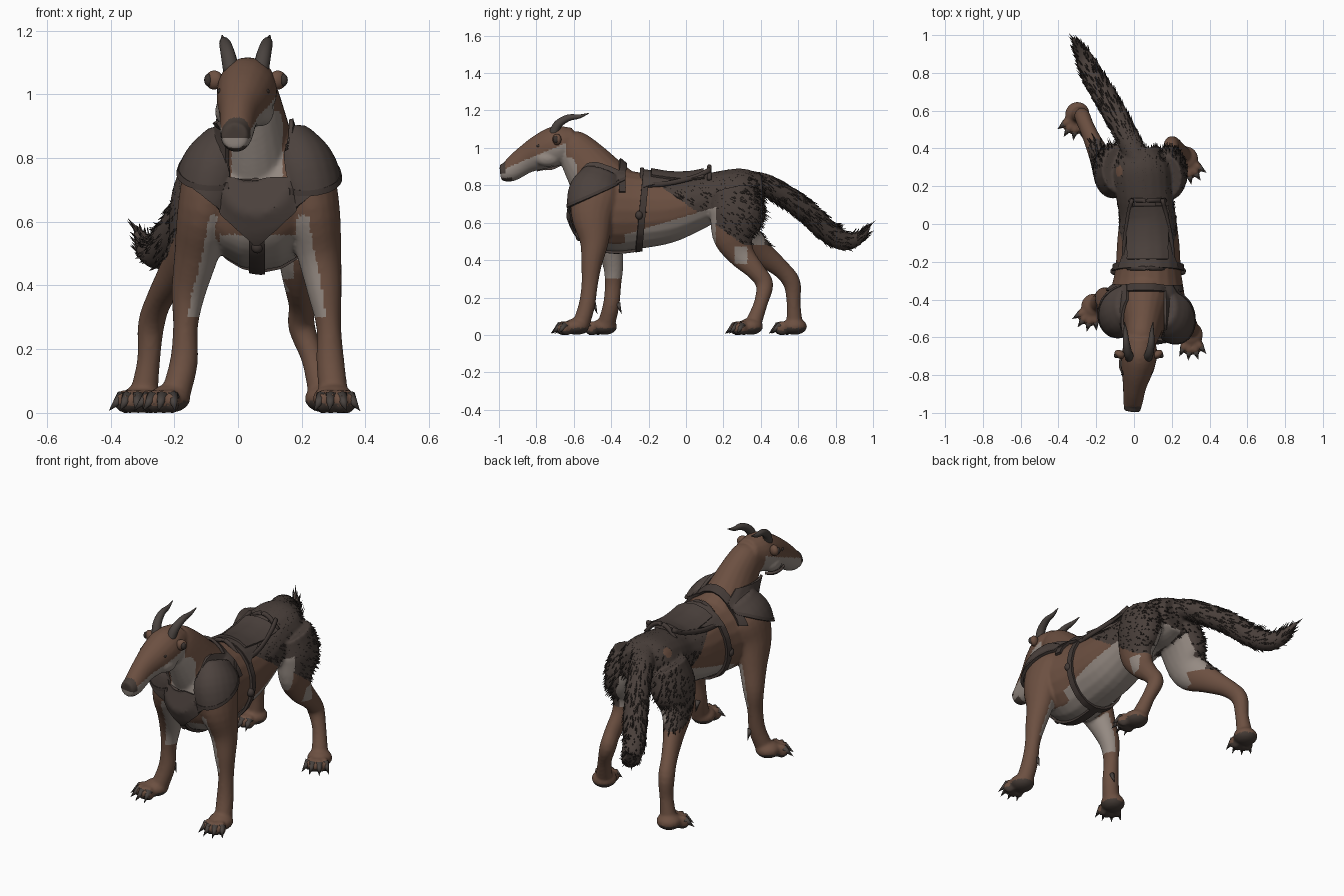
import bpy, bmesh, math, random
from mathutils import Vector, Matrix

random.seed(4)
if "Cube" in bpy.data.objects:
    bpy.data.objects.remove(bpy.data.objects["Cube"])


def material(name, colour):
    m = bpy.data.materials.new(name)
    m.use_nodes = True
    m.diffuse_color = (*colour, 1)
    bsdf = m.node_tree.nodes["Principled BSDF"]
    bsdf.inputs["Base Color"].default_value = (*colour, 1)
    bsdf.inputs["Roughness"].default_value = .8
    return m


BROWN = material("brown_hide", (.15, .08, .053))
PALE = material("pale_belly", (.30, .255, .225))
FUR = material("dark_fur", (.066, .049, .042))
LEATHER = material("armour_leather", (.072, .054, .047))
STRAP = material("strap_leather", (.055, .041, .036))
HORN = material("horn_and_claw", (.068, .056, .05))
TIP = material("fur_tips", (.042, .032, .028))
SOLE = material("nose_and_soles", (.062, .046, .038))


def make(name, bm, *mats):
    """Turn a bmesh into a smooth object."""
    bmesh.ops.recalc_face_normals(bm, faces=bm.faces[:])
    me = bpy.data.meshes.new(name)
    bm.to_mesh(me)
    bm.free()
    for m in mats:
        me.materials.append(m)
    me.shade_smooth()
    ob = bpy.data.objects.new(name, me)
    bpy.context.scene.collection.objects.link(ob)
    return ob


def bake(ob):
    """Apply the modifiers of an object."""
    dg = bpy.context.evaluated_depsgraph_get()
    dg.update()
    ob.data = bpy.data.meshes.new_from_object(ob.evaluated_get(dg))
    ob.modifiers.clear()
    ob.data.shade_smooth()
    ob.data.set_sharp_from_angle(angle=math.radians(45))


def spline(rows, steps=4):
    """Catmull-Rom curve through rows of numbers."""
    v = [Vector(r) for r in rows]
    v = [v[0] * 2 - v[1]] + v + [v[-1] * 2 - v[-2]]
    out = []
    for a, b, c, d in zip(v, v[1:], v[2:], v[3:]):
        for i in range(steps):
            t = i / steps
            out.append((b * 2 + (c - a) * t + (a * 2 - b * 5 + c * 4 - d) * t * t
                        + (b * 3 - a - c * 3 + d) * t ** 3) / 2)
    return out + [v[-2]]


def tube(bm, points, radii, sides=20):
    """Oval tube: radii are (half width along x, half depth)."""
    rows = spline([(*p, *r) for p, r in zip(points, radii)])
    centres = [Vector(r[:3]) for r in rows]
    rings = []
    for i, r in enumerate(rows):
        t = (centres[min(i + 1, len(rows) - 1)] - centres[max(i - 1, 0)]).normalized()
        side = Vector((1, 0, 0))
        side = (side - t * side.dot(t)).normalized()
        other = t.cross(side)
        rings.append([bm.verts.new(centres[i] + side * math.cos(a) * r[3] + other * math.sin(a) * r[4])
                      for a in (math.tau * k / sides for k in range(sides))])
    for p, q in zip(rings, rings[1:]):
        for k in range(sides):
            n = (k + 1) % sides
            bm.faces.new((p[k], p[n], q[n], q[k]))
    bm.faces.new(rings[0][::-1])
    bm.faces.new(rings[-1])


def ball(bm, loc, scale, turn=0):
    mat = Matrix.LocRotScale(Vector(loc), Matrix.Rotation(turn, 3, "Z"), Vector(scale))
    bmesh.ops.create_uvsphere(bm, u_segments=16, v_segments=10, radius=1, matrix=mat)


def spike(bm, base, tip, radius, sides=3):
    base, d = Vector(base), Vector(tip) - Vector(base)
    mat = Matrix.Translation(base + d / 2) @ d.to_track_quat("Z", "Y").to_matrix().to_4x4()
    bmesh.ops.create_cone(bm, cap_ends=True, segments=sides, radius1=radius, radius2=0,
                          depth=d.length, matrix=mat)


# Torso, neck, head and tail
body, claws = bmesh.new(), bmesh.new()
tube(body, [(.06, -.59, .72), (.07, -.52, .7), (.07, -.4, .67), (.075, -.25, .665), (.075, -.1, .67),
            (.07, .05, .705), (.05, .18, .75), (.04, .3, .76), (.03, .4, .76)],
     [(.1, .1), (.18, .18), (.2, .22), (.175, .205), (.165, .18), (.15, .145), (.15, .125), (.15, .13), (.1, .1)])
tube(body, [(.06, -.4, .74), (.055, -.47, .83), (.05, -.54, .925), (.04, -.6, 1.0), (.035, -.64, 1.03)],
     [(.15, .18), (.125, .155), (.1, .128), (.085, .1), (.07, .07)])
tube(body, [(.035, -.59, 1.04), (.03, -.68, 1.015), (.017, -.77, .98), (.003, -.86, .935), (-.005, -.94, .878),
            (-.01, -.992, .868)],
     [(.07, .07), (.094, .105), (.085, .096), (.062, .074), (.052, .06), (.042, .042)])
tube(body, [(.02, .34, .82), (-.03, .45, .79), (-.12, .62, .68), (-.2, .75, .56), (-.25, .85, .5),
            (-.29, .93, .525), (-.325, .985, .59)],
     [(.06, .06), (.064, .06), (.064, .062), (.062, .06), (.052, .05), (.034, .032), (.008, .008)])
for s in (-1, 1):
    ball(body, (.02 + s * .05, -.74, .945), (.043, .07, .046))

# Legs
FRONT = [(.06, .09), (.095, .13), (.088, .115), (.07, .078), (.054, .056), (.039, .044), (.044, .044),
         (.046, .046)]
HIND = [(.11, .13), (.1, .145), (.075, .115), (.052, .074), (.041, .05), (.042, .047), (.036, .037), (.044, .044)]
tube(body, [(.16, -.45, .85), (.2, -.48, .76), (.232, -.5, .64), (.255, -.49, .5), (.272, -.505, .38),
            (.285, -.515, .27), (.29, -.53, .16), (.3, -.56, .06)], FRONT)
tube(body, [(-.03, -.43, .85), (-.07, -.45, .76), (-.102, -.46, .64), (-.13, -.42, .5), (-.155, -.39, .38),
            (-.165, -.39, .27), (-.17, -.4, .16), (-.195, -.425, .06)], FRONT)
tube(body, [(.15, .25, .76), (.185, .27, .65), (.19, .255, .53), (.19, .295, .43), (.2, .375, .34),
            (.2, .42, .27), (.235, .4, .17), (.265, .36, .06)], HIND)
tube(body, [(-.07, .29, .76), (-.115, .28, .65), (-.145, .295, .53), (-.195, .39, .445), (-.245, .5, .36),
            (-.272, .565, .28), (-.28, .575, .17), (-.295, .58, .06)], HIND)


def paw(x, y, angle):
    """Pad with four spread toes and curved claws."""
    ball(body, (x, y, .045), (.066, .068, .045), angle)
    for i in range(4):
        t = (i - 1.5) / 1.5
        a = angle + t * .58
        d = Vector((math.sin(a), -math.cos(a), 0))
        o = Vector((x, y, 0)) + d * (.078 - .012 * abs(t))
        ball(body, o + Vector((0, 0, .036)), (.023, .042, .038), a)
        spike(claws, o + d * .012 + Vector((0, 0, .052)), o + d * .066 + Vector((0, 0, .006)), .021, 8)


for spot in ((.3, -.585, .1), (-.215, -.435, -.45), (.275, .345, .4), (-.3, .58, -.35)):
    paw(*spot)
for x, y in ((.27, -.485), (-.15, -.355)):
    spike(claws, (x, y - .01, .17), (x, y + .012, .11), .014, 8)
make("claws", claws, HORN)

# Fuse the parts into one skin
body = make("body", body, BROWN, PALE, FUR, SOLE)
fuse = body.modifiers.new("fuse", "REMESH")
fuse.mode, fuse.voxel_size = "VOXEL", .0085
soft = body.modifiers.new("soft", "SMOOTH")
soft.factor, soft.iterations = .5, 5
bake(body)
body.data.set_sharp_from_angle(angle=math.pi)


def coat(c, n):
    """Coat colour index: brown, pale, dark fur, sole."""
    x, y, z = c.x - .06, c.y, c.z
    inner = n.x * math.copysign(1, x)
    if (z < .04 and n.z < -.3) or (y < -.968 and z > .862) or (y < -.93 and z < .85 and n.z < -.6 and z > .7):
        return 3
    if y > .66 or (y > .4 and z > .55):
        return 2
    if y < -.64 and .7 < z < .88 + (y + .99) * .42:
        return 1
    if -.68 < y < -.5 and n.y < -.4 and abs(x) < .08 and .7 < z < .95:
        return 1
    if y < -.33:
        return int(.3 < z < .62 and (inner < -.15 or abs(x) < .12 and z < .56))
    if y < .16 and .4 < z < .575 + .3 * (y + .2):
        return 1
    if .08 < y < (.42 if z > .48 else .33) and .42 < z < .68 and (inner < -.3 or abs(x) < .06):
        return 1
    if .26 < y < .33 and .38 < z < .47 and x > 0 and n.y < .5:
        return 1
    if (c - Vector((-.1, .28, .85))).length < .04:
        return 0
    return 2 if z > max(.48, .7 - .7 * y) and y > -.15 else 0


for f in body.data.polygons:
    f.material_index = coat(f.center, f.normal)

# Shaggy tufts on the haunches and tail
tufts = bmesh.new()
furry = [f for f in body.data.polygons if f.material_index == 2]
for f in random.sample(furry, min(1500, len(furry))):
    c, n = f.center, f.normal
    tail = c.y > .42
    flow = Vector((0, .7, -.6))
    if tail:
        flow = Vector((-.4, .75, -.6 if c.y < .78 else (0 if c.y < .88 else .7)))
    size = random.uniform(.02, .042) * (1 if tail else .7)
    spike(tufts, c - n * .003, c + flow * size + n * size * .25, .0055)
make("fur_tufts", tufts, TIP)


def shell(name, mat, lift, *planes):
    """Plate hugging the skin, trimmed by (point, kept direction) planes."""
    bm = bmesh.new()
    bm.from_mesh(body.data)
    for co, no in planes:
        bmesh.ops.bisect_plane(bm, geom=bm.verts[:] + bm.edges[:] + bm.faces[:],
                               plane_co=co, plane_no=no, clear_inner=True)
    bm.normal_update()
    for v in bm.verts:
        v.co += v.normal * lift
    for f in bm.faces:
        f.material_index = 0
    ob = make(name, bm, mat)
    thick = ob.modifiers.new("thickness", "SOLIDIFY")
    thick.thickness, thick.offset = .014, 0
    bake(ob)


def between(axis, low, high):
    v = Vector([axis == k for k in "xyz"])
    return (v * low, v), (v * high, -v)


# Harness, saddle and shoulder plates
for side, edge, sign in (("left", .155, 1), ("right", -.025, -1)):
    inner = ((edge, 0, 0), (sign, 0, 0))
    shell(side + "_shoulder_plate", LEATHER, .012, inner, *between("y", -.8, -.33),
          ((0, -.62, .68), (0, -.42, .9)), ((0, 0, .92), (0, 0, -1)))
    shell(side + "_shoulder_rim", STRAP, .015, inner, *between("y", -.8, -.33),
          ((0, -.62, .68), (0, -.42, .9)), ((0, -.62, .697), (0, .42, -.9)))
shell("breast_plate", LEATHER, .012, *between("y", -.8, -.45), *between("z", .5, .735),
      ((.06, 0, .53), (-.67, 0, .74)), ((.06, 0, .53), (.67, 0, .74)))
shell("chest_strap", STRAP, .008, *between("x", .037, .083), *between("y", -.8, -.24), *between("z", .4, .56))
shell("girth_strap", STRAP, .01, ((0, -.27, .47), (0, 1, -.1)), ((0, -.235, .47), (0, -1, .1)))
shell("withers_strap", STRAP, .01, *between("y", -.36, -.325), ((0, 0, .76), (0, 0, 1)))
shell("saddle_skirt", LEATHER, .014, *between("y", -.23, .13), ((0, -.25, .775), (0, -.22, 1)))
shell("saddle_seat", LEATHER, .026, *between("y", -.19, .1), *between("x", -.02, .165), ((0, 0, .78), (0, 0, 1)))
trim = bmesh.new()
for y, z, w in ((-.235, .885, .1), (.125, .9, .095)):
    tube(trim, [(.07 + w * k, y, z - .07 * k * k) for k in (-1, -.5, 0, .5, 1)], [(.012, .012)] * 5, 10)
for s in (-1, 1):
    tube(trim, [(.075 + s * .13, -.23, .8), (.075 + s * .125, -.1, .81), (.07 + s * .1, .05, .845),
                (.07 + s * .08, .13, .885)], [(.011, .014)] * 4, 10)
make("saddle_trim", trim, STRAP)
buckle = bmesh.new()
for loc in ((.06, -.57, .525), (.255, -.25, .64), (-.105, -.25, .64)):
    ball(buckle, loc, (.02, .02, .024))
make("buckles", buckle, STRAP)

# Horns, ears and eyes
horns, ears, dark = bmesh.new(), bmesh.new(), bmesh.new()
for s in (-1, 1):
    tube(horns, [(.025 + s * x, y, z) for x, y, z in
                 ((.045, -.71, 1.07), (.056, -.685, 1.125), (.066, -.63, 1.16), (.07, -.57, 1.168),
                  (.075, -.52, 1.185))],
         [(r, r) for r in (.026, .023, .018, .011, .002)], 12)
    ball(ears, (.025 + s * .1, -.69, 1.045), (.03, .022, .03), s * .5)
    ball(dark, (.025 + s * .117, -.695, 1.045), (.014, .016, .02), s * .5)
    ball(dark, (.017 + s * .075, -.785, 1.01), (.007, .014, .008))
make("horns", horns, HORN)
make("ears", ears, BROWN)
make("eyes_and_inner_ears", dark, TIP)
